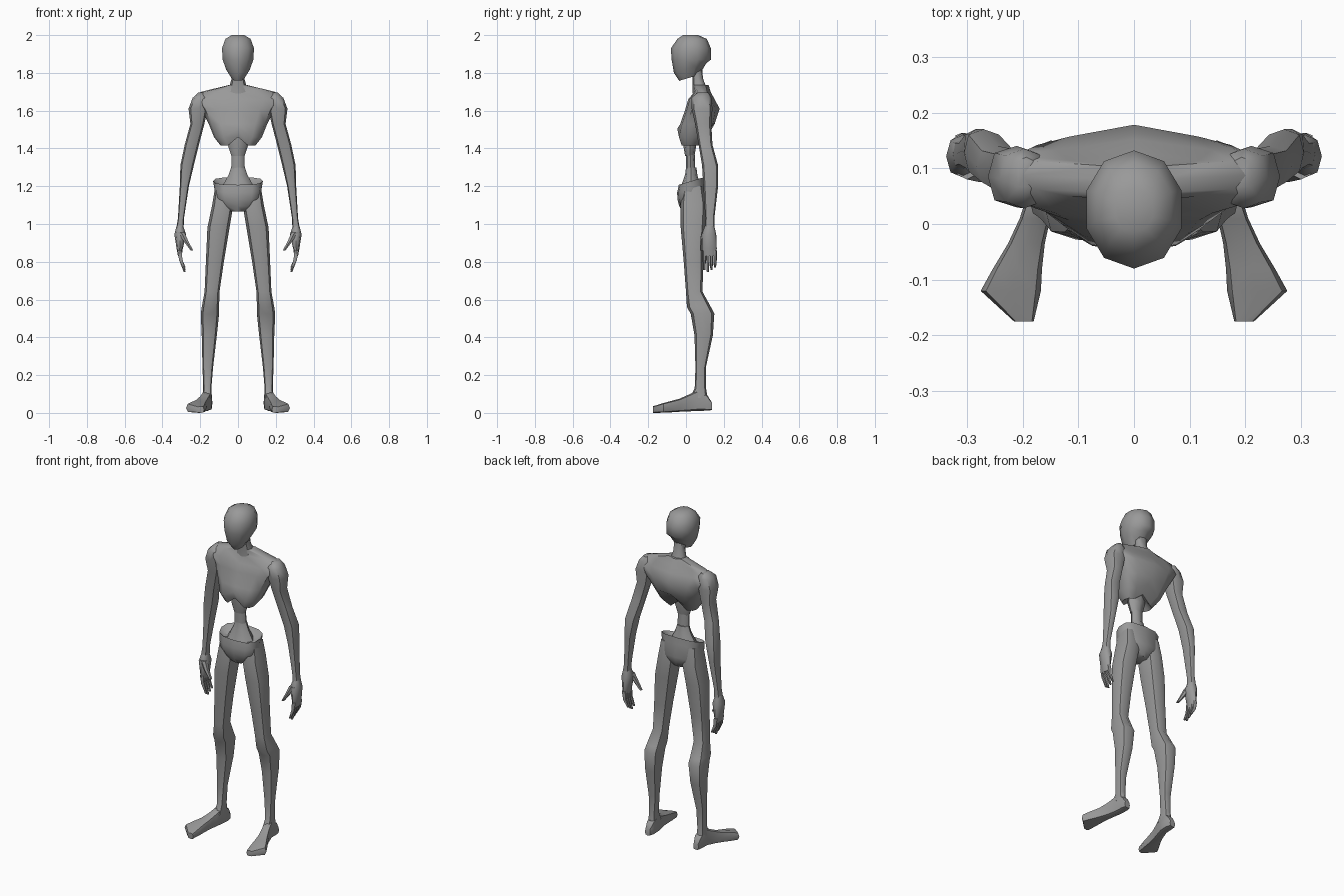
import bpy
import bmesh
from math import sin, cos, pi, radians

cube = bpy.data.objects.get("Cube")
if cube:
    bpy.data.objects.remove(cube, do_unlink=True)

grey = bpy.data.materials.new("matte grey")
grey.use_nodes = True
GREY = (.32, .32, .32, 1)
grey.diffuse_color = GREY
shader = next(n for n in grey.node_tree.nodes if n.type == 'BSDF_PRINCIPLED')
shader.inputs["Base Color"].default_value = GREY


def soften(value, power):
    """Keep the sign, bend the curve: a low power gives boxier rings."""
    return abs(value) ** power * (1 if value > 0 else -1)


def loft(name, rings, sides=8, power=.85, axis="z", mirror=False, adjust=None, hollow=0):
    """Skin rings given as (low a, high a, low b, high b, height along axis)."""
    bm = bmesh.new()
    loops = []
    for index, (a0, a1, b0, b1, height) in enumerate(rings):
        loop = []
        for k in range(sides):
            angle = 2 * pi * k / sides - pi / 2
            a = (a0 + a1) / 2 + (a1 - a0) / 2 * soften(cos(angle), power)
            b = (b0 + b1) / 2 + (b1 - b0) / 2 * soften(sin(angle), power)
            point = (a, b, height) if axis == "z" else (a, height, b)
            if adjust:
                point = adjust(index, k, *point)
            loop.append(bm.verts.new(point))
        loops.append(loop)
    for lower, upper in zip(loops, loops[1:]):
        for k in range(sides):
            n = (k + 1) % sides
            bm.faces.new((lower[k], lower[n], upper[n], upper[k]))
    bm.faces.new(loops[0])
    end = bm.faces.new(loops[-1])
    if hollow:
        centre = bmesh.ops.poke(bm, faces=[end])["verts"][0]
        centre.co.z += hollow
    bmesh.ops.recalc_face_normals(bm, faces=bm.faces)
    mesh = bpy.data.meshes.new(name)
    bm.to_mesh(mesh)
    bm.free()
    mesh.materials.append(grey)
    for face in mesh.polygons:
        face.use_smooth = True
    mesh.set_sharp_from_angle(angle=radians(50))
    obj = bpy.data.objects.new(name, mesh)
    bpy.context.collection.objects.link(obj)
    if mirror:
        obj.modifiers.new("Mirror", 'MIRROR').use_mirror_merge = False
    return obj


def centred(name, rows, **options):
    """Loft symmetric about x = 0 from (half width, front, back, height)."""
    return loft(name, [(-w, w, f, b, z) for w, f, b, z in rows], **options)


# Head, with a ridge down the face and a sloping jaw
def slope_jaw(index, k, x, y, z):
    return x, y, z + (.3 * (y + .03) if index > 3 else 0)


centred("head", [
    (.035, -.015, .065, 2), (.07, -.045, .11, 1.98), (.089, -.08, .132, 1.93),
    (.085, -.076, .132, 1.87), (.066, -.064, .108, 1.81), (.034, -.036, .07, 1.76),
], sides=10, power=.95, adjust=slope_jaw)
centred("neck", [
    (.035, .02, .085, 1.83), (.034, .035, .09, 1.77), (.055, .035, .12, 1.69)])


# Chest shell, arched open at the bottom, with a spine ridge
def arch_chest(index, k, x, y, z):
    if index > 4 and k in (0, 6):
        z += .045
    if index < 4 and k in (5, 7):
        y -= .012
    return x, y, z


centred("chest", [
    (.05, .04, .12, 1.735), (.195, .045, .13, 1.7), (.235, .012, .152, 1.66),
    (.195, -.003, .178, 1.61), (.155, -.03, .152, 1.53), (.127, -.046, .12, 1.46),
    (.092, -.028, .075, 1.415),
], sides=12, power=.75, adjust=arch_chest, hollow=.06)

# Abdomen, spine and flared waist
centred("abdomen", [
    (.05, -.02, .06, 1.47), (.055, -.015, .055, 1.42), (.035, -.005, .045, 1.36)])
centred("spine", [(.035, 0, .045, 1.4), (.036, 0, .05, 1.27)])
centred("waist", [
    (.036, 0, .055, 1.3), (.05, -.005, .06, 1.26), (.088, -.03, .08, 1.19)])


# Pelvis, its rim dipping at the front
def dip_front(index, k, x, y, z):
    return x, y, z + (.3 * (y - .07) if index < 3 else 0)


centred("pelvis", [
    (.1, -.02, .075, 1.215), (.132, -.038, .096, 1.24), (.125, -.047, .1, 1.2),
    (.12, -.045, .108, 1.13), (.09, -.036, .1, 1.095), (.045, -.02, .08, 1.065),
], sides=12, power=.75, adjust=dip_front)

# Legs, from hip through knee and calf to ankle
loft("legs", [
    (.05, .12, -.015, .09, 1.2), (.025, .137, -.03, .107, 1.1),
    (.045, .162, -.028, .1, .98), (.075, .17, -.012, .09, .8),
    (.098, .177, 0, .088, .64), (.1, .192, .005, .132, .56),
    (.1, .197, .025, .15, .525), (.112, .192, .045, .142, .41),
    (.132, .188, .05, .105, .24), (.141, .184, .046, .106, .13),
    (.138, .188, .02, .115, .08),
], power=.75, mirror=True)

# Feet, lofted from heel to wedge-shaped toes
loft("feet", [
    (.145, .18, .015, .055, .137), (.135, .187, .012, .095, .112),
    (.137, .189, .01, .12, .06), (.15, .205, .008, .095, .01),
    (.16, .226, .006, .075, -.035), (.165, .253, .003, .063, -.08),
    (.167, .275, .001, .052, -.12), (.18, .215, 0, .035, -.175),
], power=.55, axis="y", mirror=True)

# Arms, from shoulder cap to wrist
loft("arms", [
    (.175, .212, .06, .12, 1.695), (.155, .24, .028, .135, 1.668),
    (.16, .262, .03, .14, 1.61), (.178, .252, .048, .134, 1.53),
    (.207, .282, .067, .14, 1.42), (.234, .305, .085, .17, 1.31),
    (.26, .308, .092, .17, 1.2), (.286, .318, .102, .15, 1.03),
    (.288, .328, .098, .152, .97),
], power=.75, mirror=True)

# Hands
loft("palms", [
    (.29, .325, .1, .15, .99), (.275, .337, .083, .16, .945),
    (.292, .325, .085, .163, .87), (.298, .318, .09, .16, .83),
], mirror=True)
loft("thumbs", [
    (.28, .32, .08, .12, .955), (.262, .29, .075, .105, .91),
    (.236, .252, .075, .095, .86)], sides=6, mirror=True)
for i, name in enumerate(("index", "middle", "ring", "little")):
    y = .088 + .019 * i
    tip = .745 + .012 * abs(i - 1)
    loft(name + "_fingers", [
        (.297, .322, y, y + .018, .86), (.293, .313, y, y + .018, .81),
        (.276, .288, y + .003, y + .014, tip)], sides=6, mirror=True)
